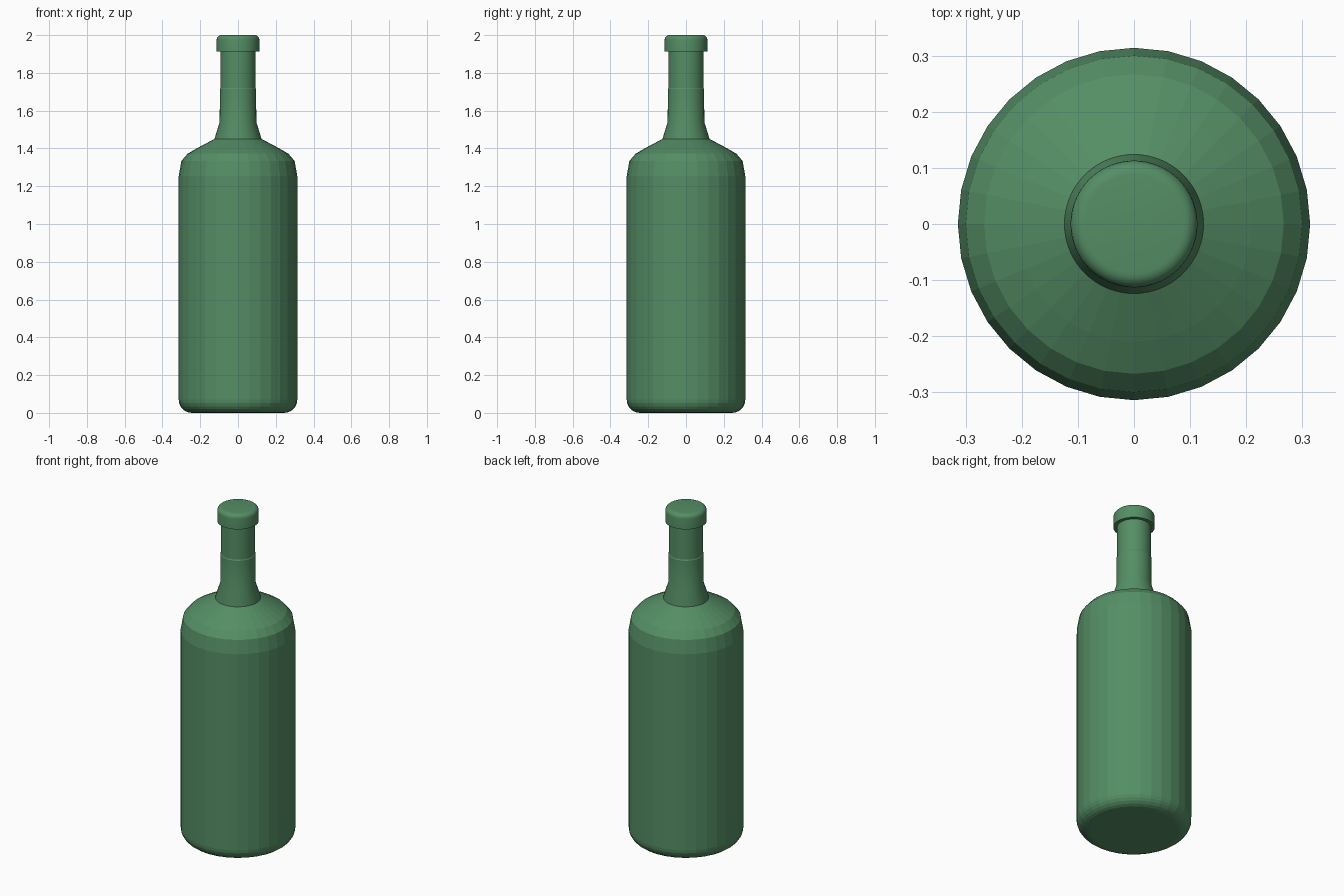
import bpy, bmesh, math

if "Cube" in bpy.data.objects:
    bpy.data.objects.remove(bpy.data.objects["Cube"])

glass = bpy.data.materials.new("green_glass")
glass.diffuse_color = (0.09, 0.27, 0.13, 1)
glass.use_nodes = True
glass.node_tree.nodes["Principled BSDF"].inputs["Base Color"].default_value = glass.diffuse_color


def lathe(name, profile, sides, smooth_angle):
    """Revolve a (radius, z) profile around z and cap both ends."""
    bm = bmesh.new()
    rings = []
    for r, z in profile:
        rings.append([bm.verts.new((r * math.cos(2 * math.pi * i / sides),
                                    r * math.sin(2 * math.pi * i / sides), z))
                      for i in range(sides)])
    for a, b in zip(rings, rings[1:]):
        for i in range(sides):
            j = (i + 1) % sides
            bm.faces.new((a[i], a[j], b[j], b[i]))
    bm.faces.new(rings[0][::-1])
    bm.faces.new(rings[-1])
    mesh = bpy.data.meshes.new(name)
    bm.to_mesh(mesh)
    bm.free()
    mesh.materials.append(glass)
    obj = bpy.data.objects.new(name, mesh)
    bpy.context.collection.objects.link(obj)
    if smooth_angle:
        bpy.ops.object.select_all(action='DESELECT')
        obj.select_set(True)
        bpy.context.view_layer.objects.active = obj
        bpy.ops.object.shade_smooth_by_angle(angle=math.radians(smooth_angle))
    return obj


def arc(r, z, size, start, end, steps):
    """Rounded corner points about the centre (r, z)."""
    angles = [math.radians(start + (end - start) * k / steps) for k in range(steps + 1)]
    return [(r + size * math.cos(a), z + size * math.sin(a)) for a in angles]


# Body: rounded base, straight wall, faceted shoulder
lathe("body", arc(0.244, 0.07, 0.07, -90, 0, 6) + [
    (0.314, 1.253), (0.30, 1.333), (0.267, 1.372), (0.21, 1.405),
    (0.125, 1.45), (0.09, 1.465)], 32, 0)

# Neck: flared collar and long tube
lathe("neck", [(0.124, 1.44), (0.124, 1.453), (0.097, 1.54), (0.096, 1.715),
               (0.093, 1.72), (0.093, 1.93)], 64, 30)

# Lip: wider ring with a rounded top edge
lathe("lip", [(0.113, 1.912)] + arc(0.088, 1.975, 0.025, 0, 90, 5), 64, 30)
